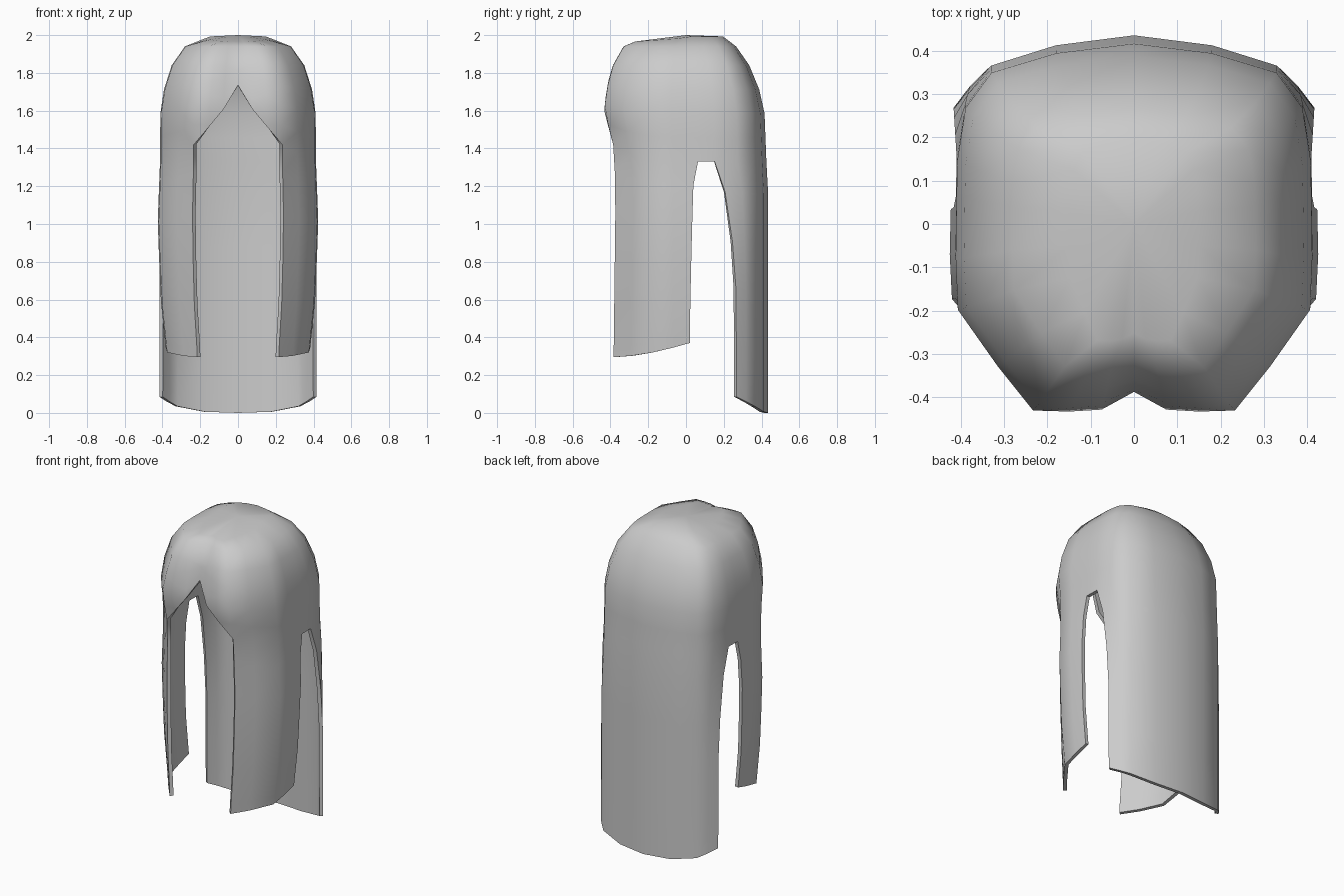
import bpy, bmesh

if "Cube" in bpy.data.objects:
    bpy.data.objects.remove(bpy.data.objects["Cube"])

# Half cross-section at the widest height, front centre round to back centre
SECTION = [(0, -.405), (.075, -.428), (.15, -.435), (.235, -.433), (.315, -.33),
           (.408, -.2), (.413, -.08), (.411, .065), (.409, .155), (.39, .28),
           (.33, .365), (.18, .412), (0, .435)]
# Height of the cap rim for each column (arched fringe, then the side slit)
RIM = [1.735, 1.61, 1.52, 1.42, 1.37, 1.34, 1.33, 1.33, 1.33, 1.33, 1.33, 1.33, 1.33]

# Scale curves (height, factor): width, front depth, back depth
WIDTH = [(1.3, 1), (1.62, .995), (1.72, .945), (1.84, .85), (1.94, .68), (1.985, .36)]
FRONT = [(.3, .885), (1.2, .86), (1.42, .89), (1.61, 1), (1.75, .95), (1.84, .89),
         (1.94, .76), (1.985, .62)]
BACK = [(1.2, .99), (1.65, .95), (1.84, .77), (1.94, .61), (1.985, .45)]
LOCK_WIDTH = [(.32, .92), (.6, .99), (1, 1.03), (1.33, 1.0)]
# Slit edges (height, y)
SLIT_FRONT = [(.4, .02), (.7, .025), (1.2, .038), (1.33, .065)]
SLIT_BACK = [(.08, .268), (.65, .265), (.9, .247), (1.17, .207), (1.33, .155)]


def curve(points, z):
    if z <= points[0][0]:
        return points[0][1]
    for (a, p), (b, q) in zip(points, points[1:]):
        if z <= b:
            return p + (q - p) * (z - a) / (b - a)
    return points[-1][1]


def cap_point(c, z):
    x, y = SECTION[c]
    return (x * curve(WIDTH, z), y * curve(FRONT if y < 0 else BACK, z), z)


def lock_point(c, z):
    x, y = SECTION[c]
    y = curve(SLIT_FRONT, z) if c == 7 else y * curve(FRONT, z)
    return (x * curve(LOCK_WIDTH, z), y, z)


def panel_point(c, z):
    edge = curve(SLIT_BACK, z)
    t = (edge - .155) / .113
    x, y = SECTION[c]
    if c == 8:
        x, y = x + .007 * t, edge
    elif c == 9:
        x, y = x - .012 * t, y + .038 * t
    return (x, y, z)


bm = bmesh.new()


def skin(upper, lower):
    for j in range(len(upper) - 1):
        bm.faces.new((lower[j], lower[j + 1], upper[j + 1], upper[j]))


# Cap: crown fan, upper rings, then rings blending down to the rim
crown = bm.verts.new((0, 0, 2))
row = []
for z in (1.985, 1.94, 1.84):
    new = []
    for c in range(13):
        p = list(cap_point(c, z))
        if z == 1.985:
            p[2] += .008 if p[1] > 0 else p[1] * .07
        new.append(bm.verts.new(p))
    if row:
        skin(row, new)
    else:
        for a, b in zip(new, new[1:]):
            bm.faces.new((crown, a, b))
    row = new
for t in (.25, .5, .75, 1):
    new = [bm.verts.new(cap_point(c, 1.84 + (RIM[c] - 1.84) * t)) for c in range(13)]
    skin(row, new)
    row = new
rim = row


# Hanging sections: front lock and back panel
def hang(first, bottoms, point, steps):
    above = rim[first:first + len(bottoms)]
    for t in steps:
        below = []
        for k, bottom in enumerate(bottoms):
            c = first + k
            below.append(bm.verts.new(point(c, RIM[c] + (bottom - RIM[c]) * t)))
        skin(above, below)
        above = below


hang(3, [.295, .302, .32, .345, .37], lock_point, (.13, .32, .52, .75, .95, 1))
hang(8, [.085, .06, .035, .006, 0], panel_point, (.13, .34, .54, .78, 1))

mesh = bpy.data.meshes.new("long_hood")
bm.to_mesh(mesh)
bm.free()
hood = bpy.data.objects.new("long_hood", mesh)
bpy.context.collection.objects.link(hood)

# Mirror the half and give the shell its thickness
mirror = hood.modifiers.new("mirror", 'MIRROR')
mirror.use_clip = True
solid = hood.modifiers.new("thickness", 'SOLIDIFY')
solid.thickness = .022
solid.offset = -1

bpy.context.view_layer.objects.active = hood
hood.select_set(True)
for name in ("mirror", "thickness"):
    bpy.ops.object.modifier_apply(modifier=name)
bpy.ops.object.shade_smooth_by_angle(angle=1.0)
